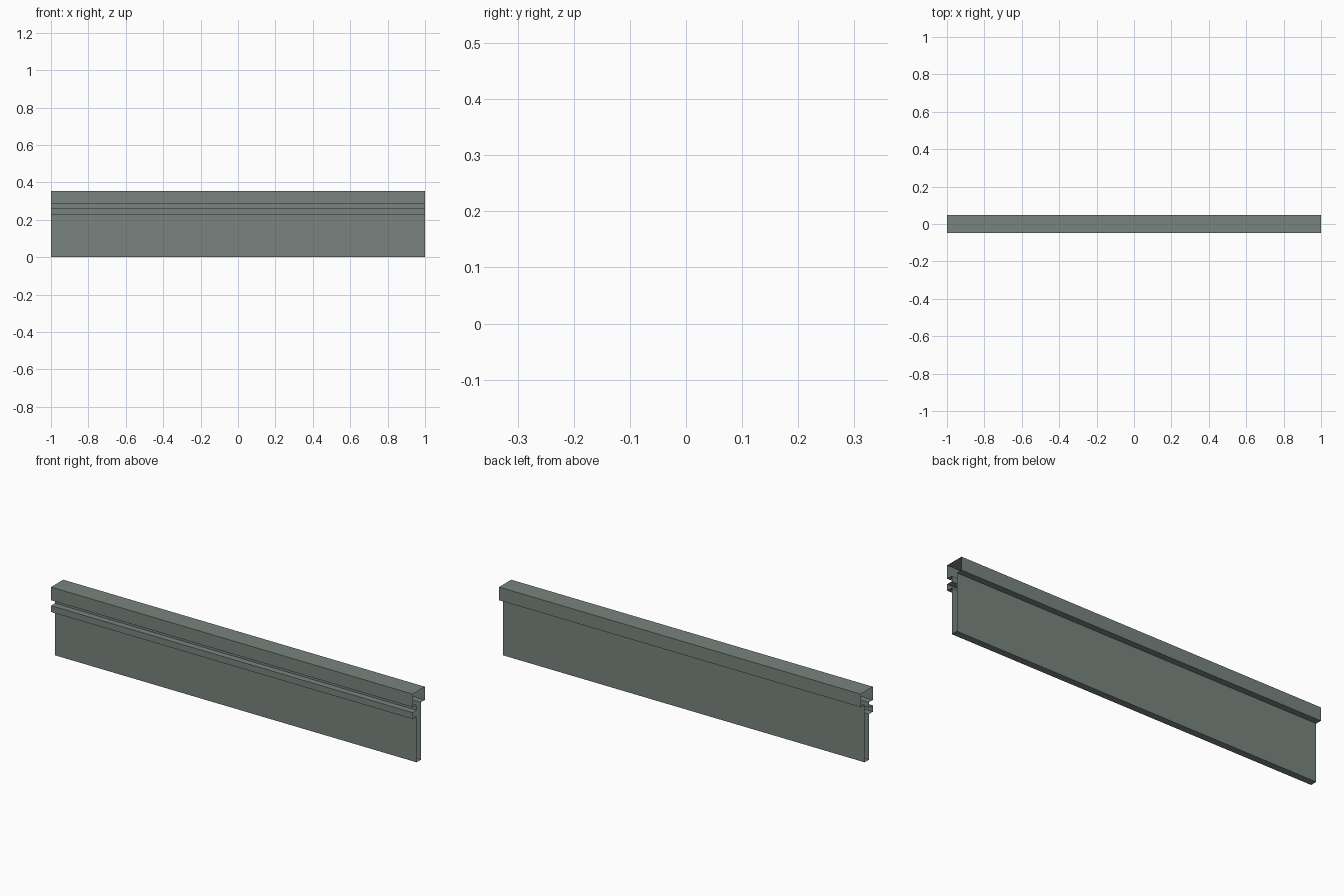
import bpy

if "Cube" in bpy.data.objects:
    bpy.data.objects.remove(bpy.data.objects["Cube"])

# Material
mat = bpy.data.materials.new("grey green")
mat.diffuse_color = (0.19, 0.23, 0.21, 1)
mat.use_nodes = True
mat.node_tree.nodes["Principled BSDF"].inputs["Base Color"].default_value = mat.diffuse_color

# Cross-section (y, z): T-shaped cap, thin panel and a small front rail
W, T, H = 0.048, 0.017, 0.353
profile = [
    (-T, 0), (T, 0), (T, 0.287), (W, 0.287), (W, H), (-W, H), (-W, 0.287),
    (-T, 0.287), (-T, 0.26), (-W, 0.26), (-W, 0.228), (-T, 0.228),
]

# Sweep along x, leaving both ends open so sections can be tiled
n = len(profile)
verts = [(x, y, z) for x in (-1, 1) for y, z in profile]
faces = [(i, i + n, (i + 1) % n + n, (i + 1) % n) for i in range(n)]
faces = [f[::-1] for f in faces]  # outward normals
mesh = bpy.data.meshes.new("wall_panel")
mesh.from_pydata(verts, [], faces)
mesh.materials.append(mat)
panel = bpy.data.objects.new("wall_panel", mesh)
bpy.context.collection.objects.link(panel)
